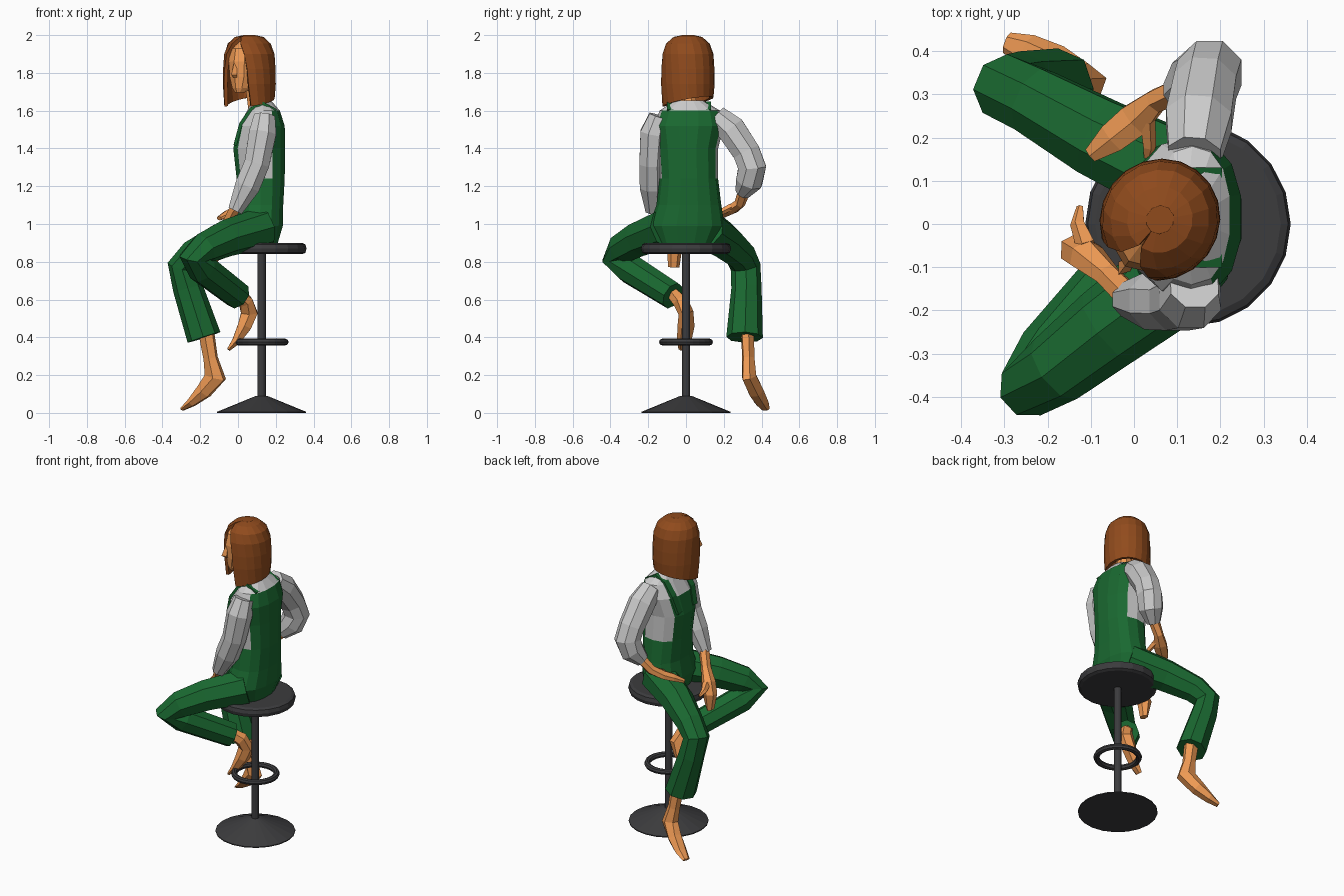
import bpy, bmesh, math
from mathutils import Vector as V

if "Cube" in bpy.data.objects:
    bpy.data.objects.remove(bpy.data.objects["Cube"])


def mat(name, r, g, b):
    m = bpy.data.materials.new(name)
    m.diffuse_color = (r, g, b, 1)
    m.use_nodes = True
    m.node_tree.nodes["Principled BSDF"].inputs["Base Color"].default_value = m.diffuse_color
    return m


GREEN = mat("green_cloth", .01, .14, .03)
WHITE = mat("light_grey_cloth", .55, .55, .55)
SKIN = mat("skin", .88, .33, .09)
HAIR = mat("hair_brown", .28, .07, .012)
DARK = mat("dark_metal", .045, .045, .048)


def make(name, rings, mats, cap=True, closed=True, pick=None):
    """Bridge rings of points into a flat-shaded mesh."""
    bm = bmesh.new()
    rows = [[bm.verts.new(p) for p in r] for r in rings]
    n = len(rows[0])
    for a, b in zip(rows, rows[1:]):
        for i in range(n if closed else n - 1):
            j = (i + 1) % n
            bm.faces.new((a[i], a[j], b[j], b[i]))
    if cap:
        bm.faces.new(rows[0])
        bm.faces.new(rows[-1])
    bmesh.ops.recalc_face_normals(bm, faces=bm.faces)
    if pick:
        for f in bm.faces:
            f.material_index = pick(f.calc_center_median())
    me = bpy.data.meshes.new(name)
    bm.to_mesh(me)
    bm.free()
    for m in mats:
        me.materials.append(m)
    ob = bpy.data.objects.new(name, me)
    bpy.context.collection.objects.link(ob)
    return ob


def limb(name, secs, m, ref=(0, 1, 0), n=8):
    """Tube along a path; each section is x, y, z, in-plane radius, side radius."""
    pts = [V(s[:3]) for s in secs]
    rings = []
    for i, s in enumerate(secs):
        t = V((0, 0, 0))
        if i:
            t += (pts[i] - pts[i - 1]).normalized()
        if i < len(secs) - 1:
            t += (pts[i + 1] - pts[i]).normalized()
        t.normalize()
        u = t.cross(V(ref)).normalized()
        v = u.cross(t)
        ra, rb = s[3], s[-1]
        rings.append([pts[i] + u * ra * math.cos(a) + v * rb * math.sin(a)
                      for a in (2 * math.pi * (k + .5) / n for k in range(n))])
    return make(name, rings, [m])


def lathe(name, prof, n):
    return make(name, [[(.125 + r * math.cos(2 * math.pi * k / n),
                         r * math.sin(2 * math.pi * k / n), z) for k in range(n)]
                       for r, z in prof], [DARK])


# Stool
lathe("stool_seat", [(.215, .84), (.232, .848), (.238, .87), (.232, .892), (.215, .9)], 20)
lathe("stool_post", [(.022, .07), (.022, .85)], 12)
lathe("stool_base", [(.235, 0), (.235, .006), (.03, .09)], 20)
bpy.ops.mesh.primitive_torus_add(location=(.125, 0, .375), major_radius=.125,
                                 minor_radius=.018, major_segments=24, minor_segments=8)
ring = bpy.context.object
ring.name = "foot_ring"
ring.data.materials.append(DARK)

# Torso: overalls with shirt showing at the sides and shoulders
secs = [(.11, 0, .89, .10, .15), (.11, .005, .99, .13, .2), (.12, .015, 1.1, .122, .172),
        (.12, .015, 1.24, .13, .155), (.112, .01, 1.4, .14, .16), (.125, .015, 1.52, .125, .185),
        (.135, .02, 1.6, .088, .16), (.125, .015, 1.655, .05, .075)]


def sq(c):
    return math.copysign(abs(c) ** .85, c)


def torso_mat(c):
    if c.z < 1.18:
        return 0
    back = c.x > .17 and c.z < 1.62
    bib = c.x < .05 and abs(c.y - .015) < .1 and c.z < 1.5
    return 0 if back or bib else 1


make("torso", [[(cx + rx * sq(math.cos(a)), cy + ry * sq(math.sin(a)), z)
                for a in (2 * math.pi * (k + .5) / 14 for k in range(14))]
               for cx, cy, z, rx, ry in secs], [GREEN, WHITE], pick=torso_mat)

# Straps over the shoulders
for side, y in (("left", -.08), ("right", .11)):
    limb(side + "_strap", [(-.015, y * .8, 1.42, .012, .03), (.015, y, 1.53, .012, .03),
                           (.07, y, 1.61, .012, .03), (.13, y, 1.64, .012, .03),
                           (.2, y, 1.6, .012, .03)], GREEN, n=4)

# Trouser legs
limb("right_trouser_leg", [(.13, .1, .98, .11), (-.08, .2, .915, .098), (-.23, .285, .84, .083),
                           (-.295, .315, .775, .08), (-.265, .32, .66, .08),
                           (-.18, .31, .4, .09, .098)], GREEN, (.39, .95, .08))
limb("left_trouser_leg", [(.13, -.1, .98, .11), (-.06, -.24, .925, .098), (-.18, -.335, .87, .085),
                          (-.24, -.375, .82, .075), (-.19, -.3, .765, .082),
                          (0, -.07, .62, .075)], GREEN, (.65, -.7, -.33))

# Feet
limb("right_foot", [(-.17, .325, .44, .045, .036), (-.145, .33, .29, .04, .034),
                    (-.12, .335, .19, .062, .04), (-.18, .37, .115, .045, .045),
                    (-.245, .4, .055, .025, .04), (-.295, .42, .02, .01, .025)], SKIN, (.3, .95, 0), 6)
limb("left_foot", [(-.01, -.07, .63, .035), (.04, -.03, .59, .042), (.06, .0, .53, .05, .04),
                   (.035, 0, .46, .042, .045), (-.01, -.01, .38, .025, .038),
                   (-.05, -.015, .335, .01, .025)], SKIN, (0, 1, 0), 6)

# Sleeves
limb("left_sleeve", [(.14, -.14, 1.57, .06), (.13, -.17, 1.48, .078), (.1, -.18, 1.32, .072),
                     (.05, -.178, 1.2, .072), (-.015, -.175, 1.07, .042)], WHITE)
limb("right_sleeve", [(.14, .16, 1.57, .065), (.15, .24, 1.5, .082), (.165, .32, 1.38, .078),
                      (.175, .35, 1.3, .08), (.15, .335, 1.225, .075), (.1, .3, 1.165, .042)],
     WHITE, (1, 0, 0))

# Forearms and hands
limb("left_hand", [(.0, -.18, 1.11, .033), (-.06, -.12, 1.0, .03), (-.11, -.075, .93, .045, .04),
                   (-.13, -.06, .87, .045, .04), (-.13, -.065, .77, .02, .03)], SKIN, n=6)
limb("left_thumb", [(-.11, -.05, .93, .025), (-.13, 0, .91, .018), (-.125, .04, .89, .008)],
     SKIN, (0, 0, 1), 5)
limb("right_hand", [(.11, .31, 1.18, .033), (.05, .285, 1.11, .03), (.0, .24, 1.075, .045, .025),
                    (-.05, .2, 1.055, .04, .022), (-.1, .16, 1.03, .02, .012)], SKIN, (0, 0, 1), 6)
limb("right_thumb", [(.03, .24, 1.09, .02), (.035, .18, 1.06, .016), (.03, .15, 1.04, .008)],
     SKIN, (0, 0, 1), 5)

# Neck
limb("neck", [(.105, .01, 1.61, .055), (.085, .01, 1.68, .043), (.07, 0, 1.77, .045)], SKIN)

# Head, turned towards the left shoulder
F, S = V((-.6, -.8, 0)), V((.8, -.6, 0))
C = V((.06, .01, 0))


def head_ring(z, fwd, rf, rs, n=10):
    o = C + F * fwd + V((0, 0, z))
    return [o + F * rf * math.cos(a) + S * rs * math.sin(a)
            for a in (2 * math.pi * k / n for k in range(n))]


make("head", [head_ring(*s) for s in ((1.695, .085, .025, .025), (1.72, .06, .06, .055),
                                      (1.78, .03, .1, .08), (1.86, .02, .115, .088),
                                      (1.93, .01, .11, .085), (1.97, 0, .07, .06))], [SKIN])
make("nose", [head_ring(*s, 4) for s in ((1.775, .125, .012, .012), (1.79, .135, .025, .018),
                                         (1.86, .12, .012, .008))], [SKIN])

# Hair: bob-shaped shell left open at the face
rows = []
for z, r, gap in ((2.0, .03, 0), (1.99, .075, 3), (1.955, .113, 14), (1.9, .132, 26),
                  (1.82, .137, 33), (1.74, .138, 36), (1.675, .132, 42)):
    h = math.radians(180 - gap)
    row = []
    for k in range(17):
        a = -h + 2 * h * k / 16
        drop = .03 * (1 - math.cos(a)) * (z < 1.7)
        row.append(C + V((0, 0, z - drop)) - F * r * 1.04 * math.cos(a) + S * r * math.sin(a))
    rows.append(row)
hair = make("hair", rows, [HAIR], cap=False, closed=False)
sol = hair.modifiers.new("thickness", "SOLIDIFY")
sol.thickness = .02
sol.offset = -1
make("hair_crown", [head_ring(2.0, 0, .034, .032), head_ring(1.975, 0, .06, .06)], [HAIR])
